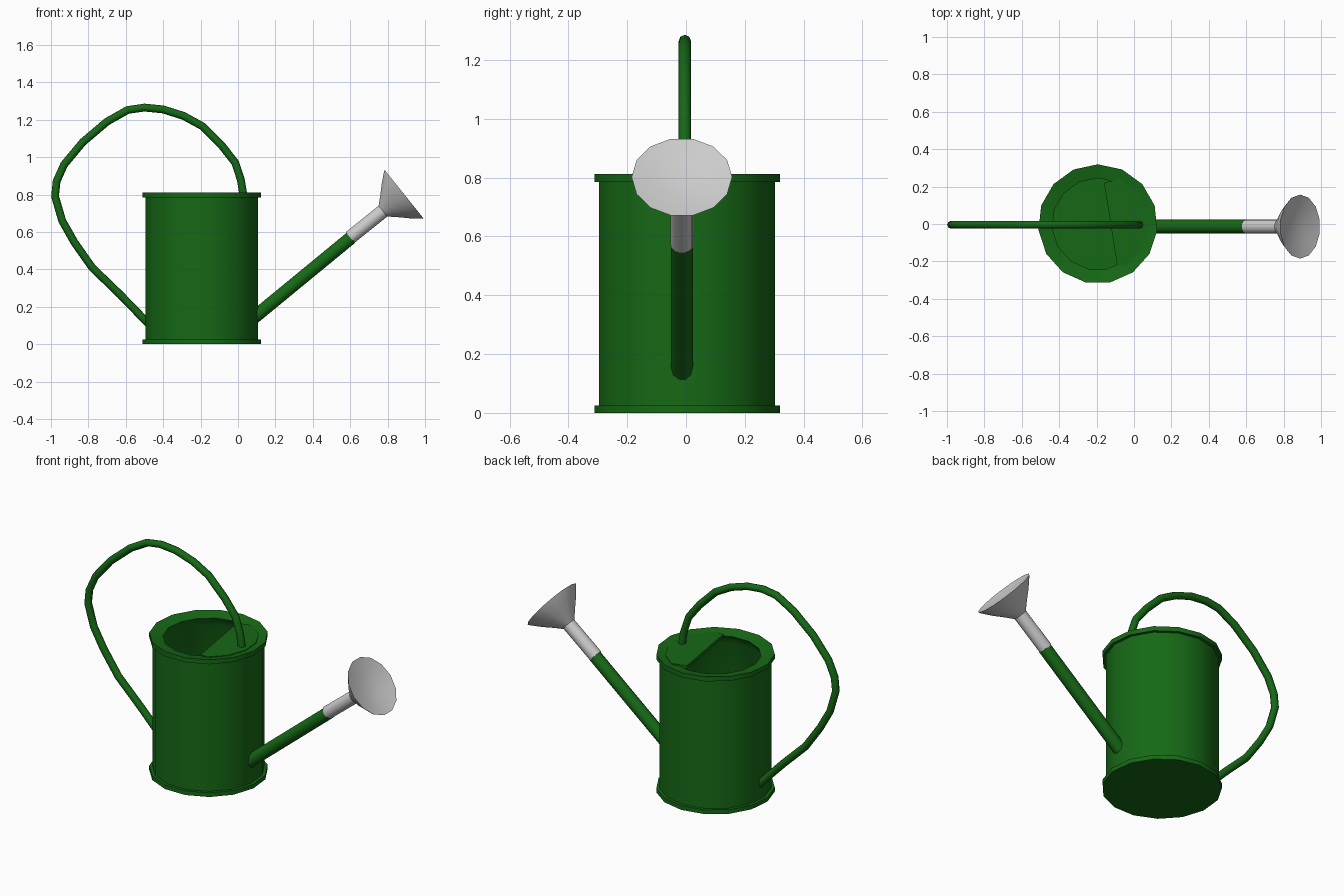
import bpy, bmesh, math
from mathutils import Vector, Matrix

if "Cube" in bpy.data.objects:
    bpy.data.objects.remove(bpy.data.objects["Cube"])

green = bpy.data.materials.new("green_paint")
green.diffuse_color = (0.008, 0.14, 0.008, 1)
green.use_nodes = True
green.node_tree.nodes["Principled BSDF"].inputs["Base Color"].default_value = green.diffuse_color


def finish(name, bm, mat=None, fix=True, angle=40):
    if fix:
        bmesh.ops.recalc_face_normals(bm, faces=bm.faces)
    me = bpy.data.meshes.new(name)
    bm.to_mesh(me)
    bm.free()
    ob = bpy.data.objects.new(name, me)
    bpy.context.collection.objects.link(ob)
    if mat:
        me.materials.append(mat)
    bpy.ops.object.select_all(action='DESELECT')
    ob.select_set(True)
    bpy.context.view_layer.objects.active = ob
    bpy.ops.object.shade_smooth_by_angle(angle=math.radians(angle))
    return ob


def bridge(bm, rings):
    n = len(rings[0])
    for a, b in zip(rings, rings[1:]):
        for i in range(n):
            j = (i + 1) % n
            bm.faces.new((a[i], a[j], b[j], b[i]))
    bm.faces.new(rings[0][::-1])
    bm.faces.new(rings[-1])


def lathe(name, profile, sides, matrix, mat=None, phase=0.0):
    """Spin (radius, height) pairs around local z."""
    bm = bmesh.new()
    rings = []
    for r, h in profile:
        rings.append([bm.verts.new(matrix @ Vector((
            r * math.cos(phase + 2 * math.pi * i / sides),
            r * math.sin(phase + 2 * math.pi * i / sides), h)))
            for i in range(sides)])
    bridge(bm, rings)
    return finish(name, bm, mat)


def tube(name, path, radius, sides, y, mat):
    """Round tube along (x, z) points in the plane of the can."""
    bm = bmesh.new()
    pts = [Vector((x, y, z)) for x, z in path]
    rings = []
    for k, p in enumerate(pts):
        t = (pts[min(k + 1, len(pts) - 1)] - pts[max(k - 1, 0)]).normalized()
        side = Vector((0, 1, 0))
        up = t.cross(side)
        rings.append([bm.verts.new(p + radius * (
            math.cos(2 * math.pi * i / sides) * side +
            math.sin(2 * math.pi * i / sides) * up)) for i in range(sides)])
    bridge(bm, rings)
    return finish(name, bm, mat, angle=50)


# Hollow can with rolled rims at the foot and the top
cx = -0.193
can_profile = [(0.319, 0), (0.319, 0.025), (0.302, 0.025), (0.302, 0.785),
               (0.319, 0.785), (0.319, 0.812), (0.245, 0.797),
               (0.285, 0.74), (0.285, 0.03)]
lathe("can_body", can_profile, 15, Matrix.Translation((cx, 0, 0)), green,
      math.pi / 2)

# Flat cover over the front part of the mouth
bm = bmesh.new()
outline = [(-0.16, 0.22), (-0.09, -0.22)]
outline += [(cx + 0.27 * math.cos(math.radians(a)), 0.27 * math.sin(math.radians(a)))
            for a in range(-56, 80, 24)]
face = bm.faces.new([bm.verts.new((x, y, 0.788)) for x, y in outline])
ext = bmesh.ops.extrude_face_region(bm, geom=[face])
bmesh.ops.translate(bm, vec=(0, 0, 0.018),
                    verts=[g for g in ext["geom"] if isinstance(g, bmesh.types.BMVert)])
finish("mouth_cover", bm, green)

# Looping handle from the cover over to the back of the can
tube("handle", [(0.03, 0.79), (0.015, 0.88), (-0.015, 0.97), (-0.085, 1.06),
                (-0.19, 1.165), (-0.29, 1.22), (-0.40, 1.255), (-0.50, 1.265),
                (-0.59, 1.252), (-0.70, 1.19), (-0.83, 1.08), (-0.93, 0.96),
                (-0.97, 0.87), (-0.978, 0.79), (-0.94, 0.66), (-0.875, 0.545),
                (-0.78, 0.41), (-0.63, 0.265), (-0.47, 0.10)],
     0.021, 8, -0.004, green)

# Spout
sy = -0.014
tube("spout", [(0.06, 0.122), (0.605, 0.57)], 0.037, 10, sy, green)

# Grey sleeve and flared sprinkler rose with a slightly dished face
axis = Vector((0.78, 0, 0.626)).normalized()
frame = Matrix.Translation((0.888, sy, 0.802)) @ \
    axis.to_track_quat('Z', 'Y').to_matrix().to_4x4()
rose_profile = [(0.038, -0.37), (0.038, -0.145), (0.075, -0.105), (0.12, -0.06),
                (0.162, -0.012), (0.171, 0), (0.155, -0.004), (0.08, -0.02),
                (0.02, -0.025)]
lathe("sprinkler_rose", rose_profile, 14, frame)
